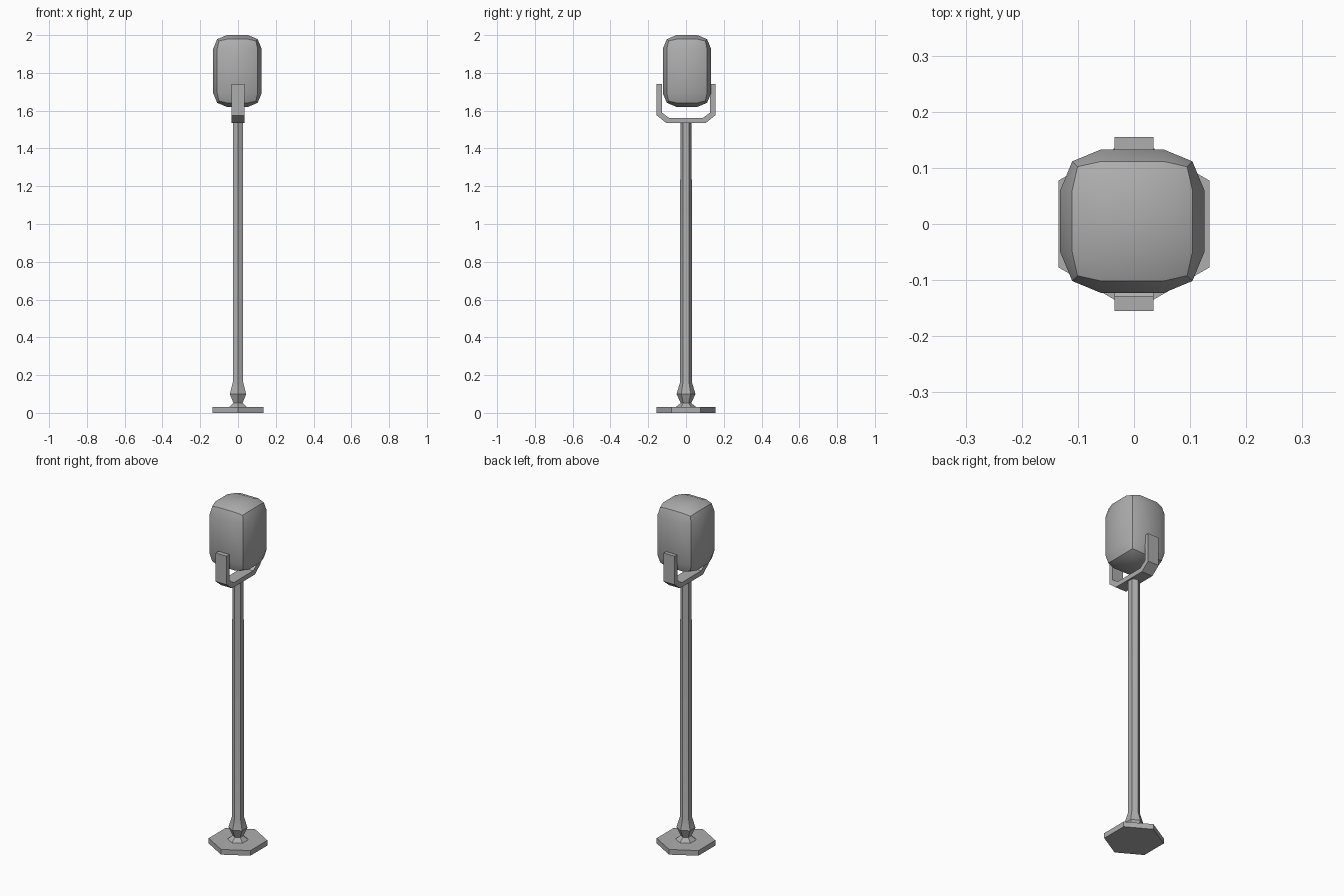
import bpy, bmesh, math

cube = bpy.data.objects.get("Cube")
if cube:
    bpy.data.objects.remove(cube, do_unlink=True)

# Single grey metal finish
metal = bpy.data.materials.new("grey_metal")
metal.use_nodes = True
grey = (0.42, 0.42, 0.42, 1)
metal.diffuse_color = grey
metal.node_tree.nodes["Principled BSDF"].inputs["Base Color"].default_value = grey


def finish(name, bm, smooth=None):
    bmesh.ops.recalc_face_normals(bm, faces=bm.faces)
    mesh = bpy.data.meshes.new(name)
    bm.to_mesh(mesh)
    bm.free()
    mesh.materials.append(metal)
    ob = bpy.data.objects.new(name, mesh)
    bpy.context.collection.objects.link(ob)
    if smooth:
        bpy.ops.object.select_all(action='DESELECT')
        ob.select_set(True)
        bpy.context.view_layer.objects.active = ob
        bpy.ops.object.shade_smooth_by_angle(angle=math.radians(smooth))
    return ob


def lathe(name, profile, sides=6, smooth=None):
    """Turn (radius, z) points into a capped column with a corner on the y axis."""
    bm = bmesh.new()
    rings = []
    for r, z in profile:
        angles = [math.pi / 2 + math.tau * i / sides for i in range(sides)]
        rings.append([bm.verts.new((r * math.cos(a), r * math.sin(a), z)) for a in angles])
    for low, high in zip(rings, rings[1:]):
        for i in range(sides):
            j = (i + 1) % sides
            bm.faces.new((low[i], low[j], high[j], high[i]))
    bm.faces.new(rings[0])
    bm.faces.new(rings[-1])
    return finish(name, bm, smooth)


# Hexagonal foot, and the turned pole that rises from it
lathe("base_plate", [(0.155, 0), (0.155, 0.03)])
lathe("pole", [(0.055, 0.03), (0.028, 0.052), (0.05, 0.1),
               (0.032, 0.16), (0.03, 1.54)], smooth=35)

# U-shaped yoke, from a mirrored side profile
outer = [(0.155, 1.74), (0.155, 1.575), (0.105, 1.535)]
inner = [(0.09, 1.562), (0.128, 1.59), (0.128, 1.74)]
half = 0.035
bm = bmesh.new()
sections = []
pairs = list(zip(outer, reversed(inner)))
path = pairs + [((-a[0], a[1]), (-b[0], b[1])) for a, b in reversed(pairs)]
for (yo, zo), (yi, zi) in path:
    sections.append([bm.verts.new(co) for co in
                     ((-half, yo, zo), (half, yo, zo), (half, yi, zi), (-half, yi, zi))])
for a, b in zip(sections, sections[1:]):
    for i in range(4):
        j = (i + 1) % 4
        bm.faces.new((a[i], a[j], b[j], b[i]))
bm.faces.new(sections[0])
bm.faces.new(sections[-1])
finish("yoke", bm)

# Chunky rounded head held in the yoke
bm = bmesh.new()
bmesh.ops.create_cube(bm, size=1)
bmesh.ops.scale(bm, vec=(0.257, 0.256, 0.38), verts=bm.verts)
bmesh.ops.bevel(bm, geom=bm.edges[:], offset=0.073, segments=2,
                profile=0.5, affect='EDGES')
head = finish("microphone_head", bm, smooth=35)
head.location = (-0.003, 0.005, 1.81)
